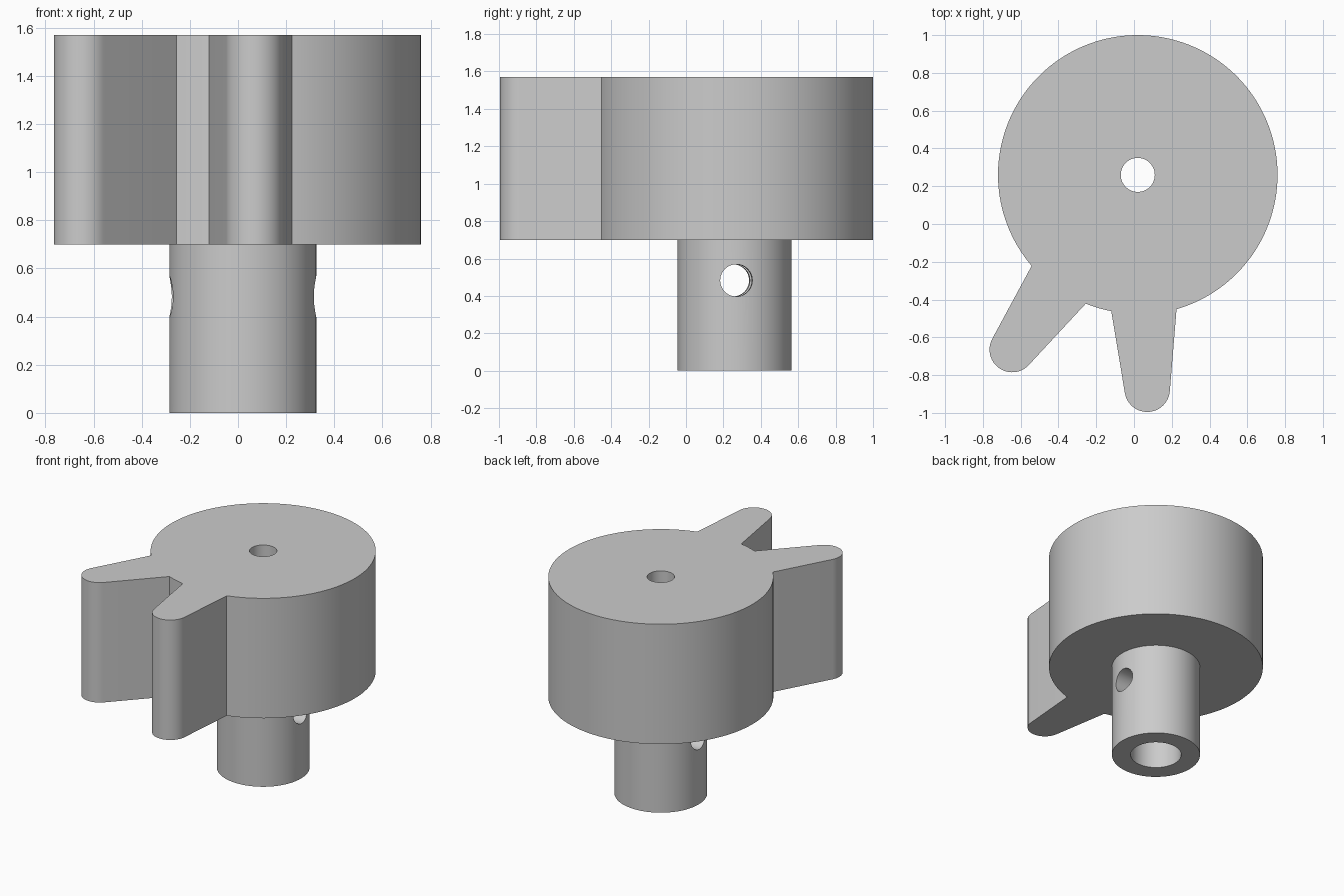
import bpy, bmesh
from math import cos, sin, radians
from mathutils import Vector

cube = bpy.data.objects.get("Cube")
if cube:
    bpy.data.objects.remove(cube, do_unlink=True)

CENTRE = (0.02, 0.26)
HEAD_Z, TOP_Z = 0.70, 1.57

grey = bpy.data.materials.new("plain grey")
grey.use_nodes = True
colour = (0.6, 0.6, 0.6, 1)
grey.diffuse_color = colour
grey.node_tree.nodes["Principled BSDF"].inputs["Base Color"].default_value = colour


def arc(centre, radius, start, end, steps):
    """Points along an arc, angles in degrees."""
    angles = [radians(start + (end - start) * i / steps) for i in range(steps + 1)]
    return [(centre[0] + radius * cos(a), centre[1] + radius * sin(a)) for a in angles]


def prism(name, outline, z0, z1):
    """Solid made by extruding a closed outline upward."""
    bm = bmesh.new()
    base = bm.faces.new([bm.verts.new((x, y, z0)) for x, y in outline])
    lifted = bmesh.ops.extrude_face_region(bm, geom=[base])["geom"]
    bmesh.ops.translate(bm, vec=(0, 0, z1 - z0),
                        verts=[v for v in lifted if isinstance(v, bmesh.types.BMVert)])
    bmesh.ops.recalc_face_normals(bm, faces=bm.faces)
    mesh = bpy.data.meshes.new(name)
    bm.to_mesh(mesh)
    bm.free()
    mesh.materials.append(grey)
    obj = bpy.data.objects.new(name, mesh)
    bpy.context.collection.objects.link(obj)
    return obj


def cylinder(name, radius, z0, z1, steps=96):
    return prism(name, arc(CENTRE, radius, 0, 360, steps)[:-1], z0, z1)


def cut(target, cutter):
    """Subtract a hidden helper solid, then remove it."""
    cutter.hide_render = True
    mod = target.modifiers.new("hole", "BOOLEAN")
    mod.operation, mod.solver, mod.object = "DIFFERENCE", "EXACT", cutter
    bpy.context.view_layer.objects.active = target
    bpy.ops.object.modifier_apply(modifier=mod.name)
    bpy.data.objects.remove(cutter, do_unlink=True)


# Head: round disc whose outline runs out into two rounded fingers
outline = (arc(CENTRE, 0.74, -73.9, 220.6, 120)
           + arc((-0.645, -0.665), 0.12, 151, 317, 24)
           + arc(CENTRE, 0.735, 248, 259, 6)
           + arc((0.07, -0.875), 0.12, 189, 355, 24))
head = prism("fingered_head", outline, HEAD_Z, TOP_Z)
cut(head, cylinder("screw_hole_cutter", 0.09, HEAD_Z - 0.1, TOP_Z + 0.1, 48))

# Shaft: hollow stem with a cross hole for a pin
shaft = cylinder("hollow_shaft", 0.305, 0, HEAD_Z)
cut(shaft, cylinder("bore_cutter", 0.175, -0.1, HEAD_Z + 0.1, 64))
pin = prism("pin_hole_cutter", arc((0, 0), 0.086, 0, 360, 48)[:-1], -0.5, 0.5)
pin.location = (CENTRE[0], CENTRE[1], 0.483)
pin.rotation_mode = "QUATERNION"
pin.rotation_quaternion = Vector((1, 0.03, 0)).to_track_quat("Z", "Y")
bpy.context.view_layer.update()
cut(shaft, pin)

# Smooth round walls, crisp rims
bpy.ops.object.select_all(action="DESELECT")
for obj in (head, shaft):
    obj.select_set(True)
bpy.context.view_layer.objects.active = head
bpy.ops.object.shade_smooth_by_angle(angle=radians(30))
